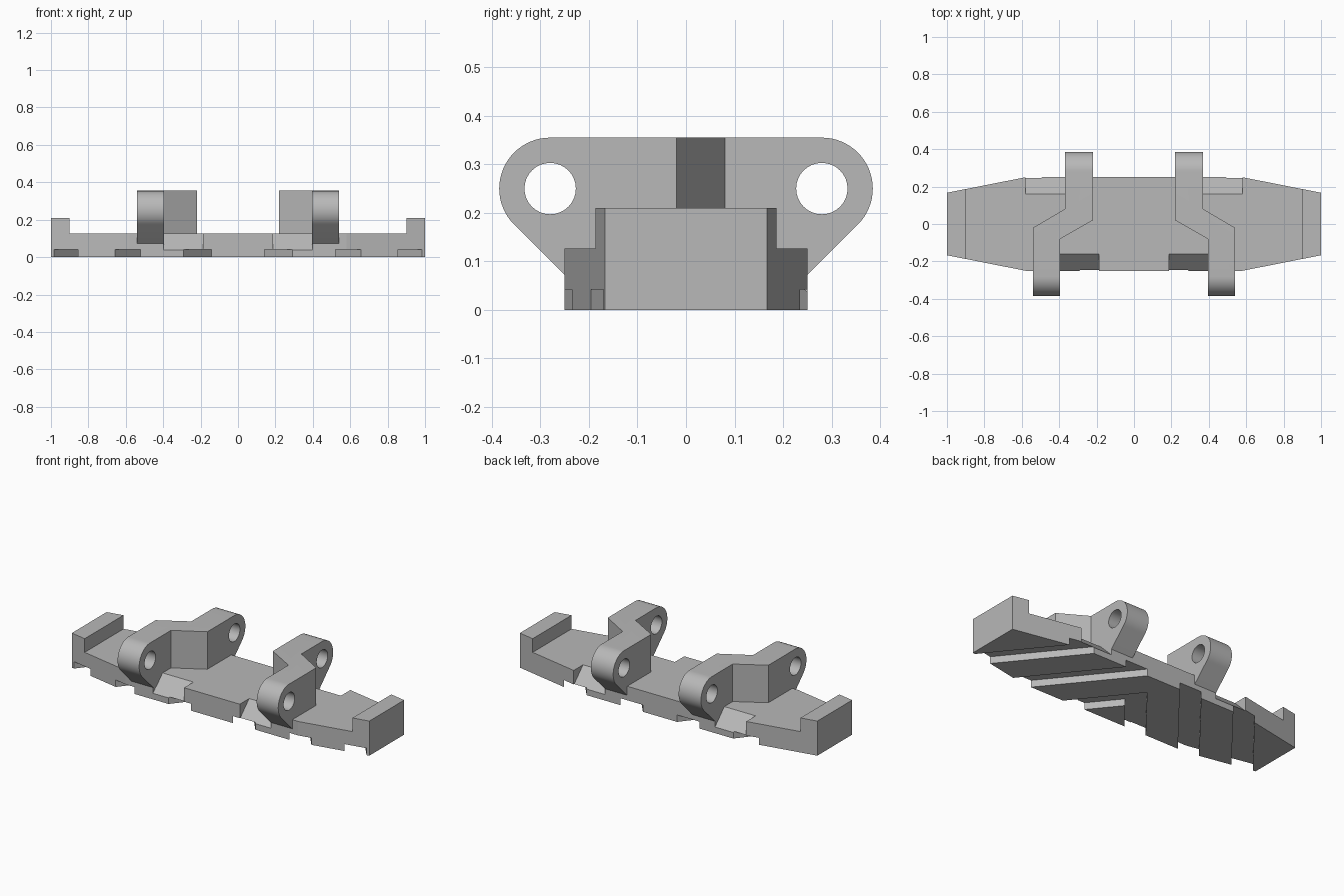
import bpy, math

cube = bpy.data.objects.get("Cube")
if cube:
    bpy.data.objects.remove(cube, do_unlink=True)

GREY = 0.48
steel = bpy.data.materials.new("plain grey steel")
steel.use_nodes = True
steel.diffuse_color = (GREY, GREY, GREY, 1)
steel.node_tree.nodes["Principled BSDF"].inputs["Base Color"].default_value = (GREY, GREY, GREY, 1)


def prism(name, points, low, high, axis="z"):
    """Extrude a closed outline: (x, y) along z, or (y, z) along x."""
    n = len(points)
    if axis == "z":
        place = lambda p, d: (p[0], p[1], d)
    else:
        place = lambda p, d: (d, p[0], p[1])
    area = sum(points[i - 1][0] * points[i][1] - points[i][0] * points[i - 1][1] for i in range(n))
    if area < 0:
        points = points[::-1]
    verts = [place(p, d) for d in (low, high) for p in points]
    faces = [tuple(reversed(range(n))), tuple(range(n, 2 * n))]
    faces += [(i, (i + 1) % n, (i + 1) % n + n, i + n) for i in range(n)]
    mesh = bpy.data.meshes.new(name)
    mesh.from_pydata(verts, [], faces)
    mesh.materials.append(steel)
    obj = bpy.data.objects.new(name, mesh)
    bpy.context.collection.objects.link(obj)
    return obj


def carve(obj, tool, operation="DIFFERENCE"):
    """Apply a boolean with a helper solid, then discard the helper."""
    tool.hide_render = True
    mod = obj.modifiers.new("carve", "BOOLEAN")
    mod.operation, mod.solver, mod.object = operation, "EXACT", tool
    bpy.context.view_layer.update()
    graph = bpy.context.evaluated_depsgraph_get()
    result = bpy.data.meshes.new_from_object(obj.evaluated_get(graph))
    obj.modifiers.clear()
    obj.data = result
    bpy.data.objects.remove(tool, do_unlink=True)


def arc(cy, cz, radius, start, end, steps):
    angles = [math.radians(start + (end - start) * i / steps) for i in range(steps + 1)]
    return [(cy + radius * math.cos(a), cz + radius * math.sin(a)) for a in angles]


# Shoe plate: tapered outline with raised lips left at both ends
TOP, LIP = 0.127, 0.21
quarter = [(1, 0.167), (0.58, 0.25)]
outline = quarter + [(-x, y) for x, y in reversed(quarter)]
outline += [(-x, -y) for x, y in outline]
plate = prism("shoe_plate", outline, 0, LIP)
carve(plate, prism("lip_cutter", [(-0.9, -0.5), (0.9, -0.5), (0.9, 0.5), (-0.9, 0.5)], TOP, 0.4))

# Sloped reliefs beside the lugs, on front and back edges
for side in (-1, 1):
    for end, inner, outer in ((-1, 0.187, 0.397), (1, 0.37, 0.58)):
        wedge = [(end * 0.14, 0.147), (end * 0.3, -0.013), (end * 0.3, 0.147)]
        carve(plate, prism("relief_cutter", wedge, *sorted((side * inner, side * outer)), axis="x"))

# Chevron tread grooves underneath
SLANT, WIDTH, START = 0.81, 0.15, -0.35
for i in range(3):
    near = 0.142 + 0.378 * i
    far = near + WIDTH
    spread = SLANT * (-0.25 - START)
    tip = lambda x: (0, -0.25 + x / SLANT)
    vee = [(far + spread, START), tip(far), (-far - spread, START),
           (-near - spread, START), tip(near), (near + spread, START)]
    carve(plate, prism("groove_cutter", vee, -0.1, 0.042))

# Hinge lugs: cranked plan shape trimmed to a round-ended side profile
PIN_Y, PIN_Z = 0.28, 0.25
half = [(0.245, 0.067)] + arc(PIN_Y, PIN_Z, 0.105, -45, 90, 24)
profile = half + [(-y, z) for y, z in reversed(half)]
crank = [(0.54, -0.5), (0.54, -0.02), (0.37, 0.08), (0.37, 0.5),
         (0.22, 0.5), (0.22, 0.02), (0.395, -0.08), (0.395, -0.5)]
for side, label in ((1, "left"), (-1, "right")):
    lug = prism(label + "_hinge_lug", [(side * x, y) for x, y in crank], 0, 0.5)
    carve(lug, prism("profile_cutter", profile, -1, 1, axis="x"), "INTERSECT")
    for end in (-1, 1):
        hole = arc(end * PIN_Y, PIN_Z, 0.053, 0, 360, 32)[:-1]
        carve(lug, prism("pin_hole_cutter", hole, -1, 1, axis="x"))
    bpy.ops.object.select_all(action="DESELECT")
    lug.select_set(True)
    bpy.context.view_layer.objects.active = lug
    bpy.ops.object.shade_smooth_by_angle(angle=math.radians(30))
